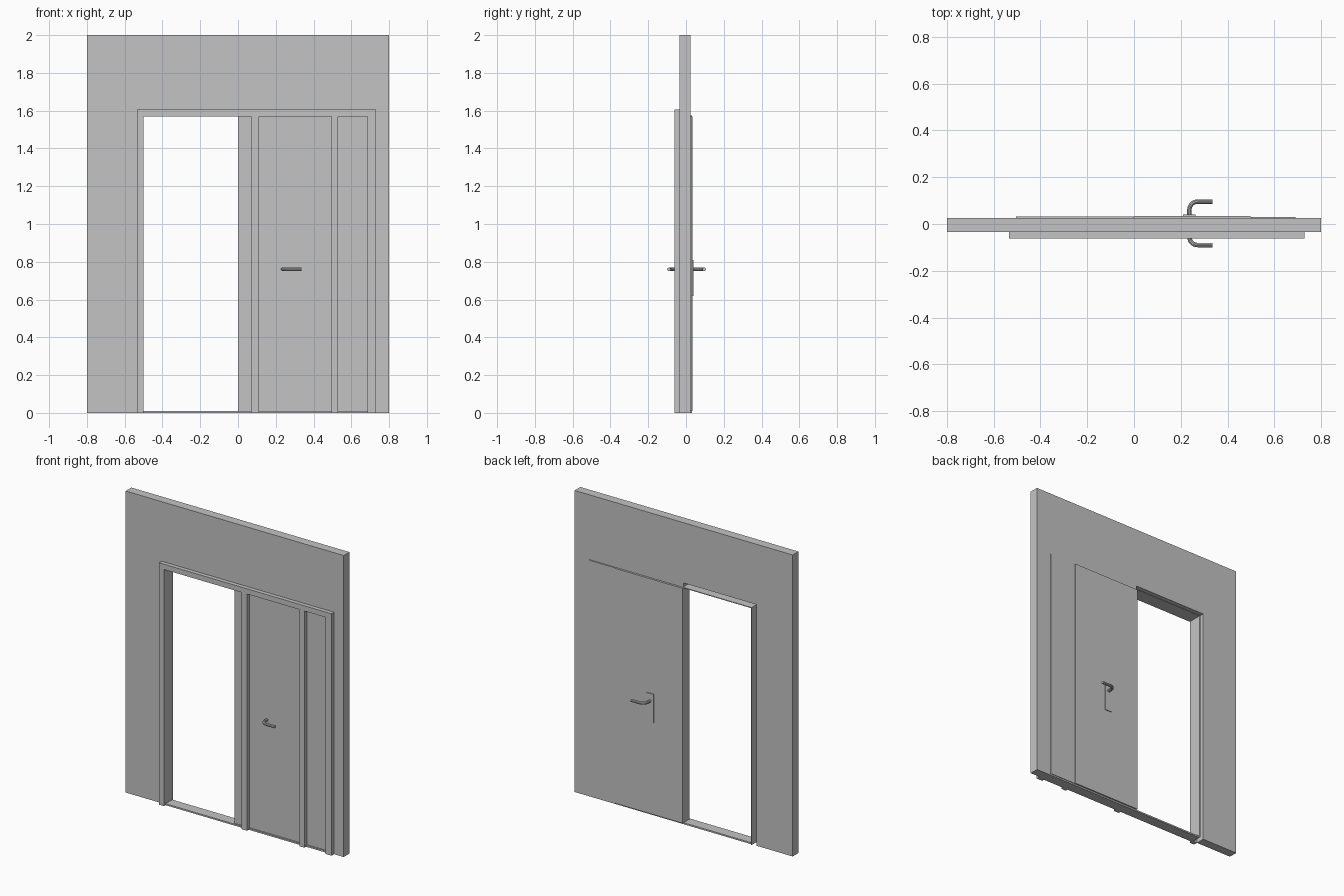
import bpy
import bmesh
from mathutils import Vector

if "Cube" in bpy.data.objects:
    bpy.data.objects.remove(bpy.data.objects["Cube"])

grey = bpy.data.materials.new("plain_grey")
grey.use_nodes = True
colour = (0.55, 0.55, 0.55, 1)
grey.diffuse_color = colour
grey.node_tree.nodes["Principled BSDF"].inputs["Base Color"].default_value = colour


def slab(name, outline, y0, y1):
    """Extrude an x-z outline from depth y0 to y1."""
    bm = bmesh.new()
    face = bm.faces.new([bm.verts.new((x, y0, z)) for x, z in outline])
    ext = bmesh.ops.extrude_face_region(bm, geom=[face])
    verts = [v for v in ext["geom"] if isinstance(v, bmesh.types.BMVert)]
    bmesh.ops.translate(bm, verts=verts, vec=(0, y1 - y0, 0))
    bmesh.ops.recalc_face_normals(bm, faces=bm.faces)
    mesh = bpy.data.meshes.new(name)
    bm.to_mesh(mesh)
    bm.free()
    mesh.materials.append(grey)
    obj = bpy.data.objects.new(name, mesh)
    bpy.context.collection.objects.link(obj)
    return obj


def box(name, x0, x1, y0, y1, z0, z1):
    return slab(name, [(x0, z0), (x1, z0), (x1, z1), (x0, z1)], y0, y1)


WALL_FRONT, WALL_BACK, FRAME_FRONT = -0.035, 0.025, -0.062
HEAD = 1.57

# Wall with a stepped doorway
slab("wall", [(-0.8, 0), (-0.8, 2), (0.8, 2), (0.8, 0), (0.69, 0), (0.69, HEAD),
              (0, HEAD), (0, 1.6), (-0.535, 1.6), (-0.535, 0)],
     WALL_FRONT, WALL_BACK)

# Front architrave and the two posts
slab("door_frame", [(-0.535, 0), (-0.535, 1.605), (0.73, 1.605), (0.73, 0),
                    (0.685, 0), (0.685, HEAD), (-0.5, HEAD), (-0.5, 0)],
     FRAME_FRONT, WALL_FRONT)
for name, x0, x1 in (("latch_post", 0.07, 0.11), ("hinge_post", 0.495, 0.53)):
    box(name, x0, x1, FRAME_FRONT, WALL_FRONT + 0.003, 0, HEAD)

# Thin lining of the open doorway
slab("opening_lining", [(-0.505, 0), (-0.505, HEAD + 0.005), (0, HEAD + 0.005),
                        (0, HEAD), (-0.5, HEAD), (-0.5, 0)], WALL_FRONT, 0.033)

# Door leaf, fixed side panel and threshold
box("door_leaf", 0, 0.498, WALL_FRONT, 0.035, 0.01, HEAD - 0.002)
box("side_panel", 0.5, 0.69, WALL_FRONT, 0.029, 0.01, HEAD - 0.002)
box("threshold", -0.5, 0.69, WALL_FRONT - 0.01, WALL_BACK, 0, 0.01)

# Lever handles on both faces
box("handle_plate", 0.21, 0.264, 0.035, 0.04, 0.62, 0.81)


def lever(name, y_start, y_end):
    side = 1 if y_end > 0 else -1
    x, z, bend = 0.237, 0.76, 0.035
    curve = bpy.data.curves.new(name, "CURVE")
    curve.dimensions = "3D"
    curve.bevel_depth = 0.0095
    curve.bevel_resolution = 3
    curve.use_fill_caps = True
    curve.resolution_u = 8
    spline = curve.splines.new("BEZIER")
    points = [Vector((x, y_start, z)), Vector((x, y_end - side * bend, z)),
              Vector((x + bend, y_end, z)), Vector((0.335, y_end, z))]
    spline.bezier_points.add(len(points) - 1)
    for p, co in zip(spline.bezier_points, points):
        p.co = co
        p.handle_left_type = p.handle_right_type = "FREE"
    out = Vector((0, side * bend * 0.55, 0))
    along = Vector((bend * 0.55, 0, 0))
    for p, d in zip(spline.bezier_points, (out * 0.3, out, along, along)):
        p.handle_left, p.handle_right = p.co - d, p.co + d
    obj = bpy.data.objects.new(name, curve)
    bpy.context.collection.objects.link(obj)
    bpy.ops.object.select_all(action="DESELECT")
    obj.select_set(True)
    bpy.context.view_layer.objects.active = obj
    bpy.ops.object.convert(target="MESH")
    obj = bpy.context.object
    obj.data.materials.clear()
    obj.data.materials.append(grey)
    bpy.ops.object.shade_smooth_by_angle()


lever("front_handle", WALL_FRONT, -0.09)
lever("back_handle", 0.035, 0.096)
